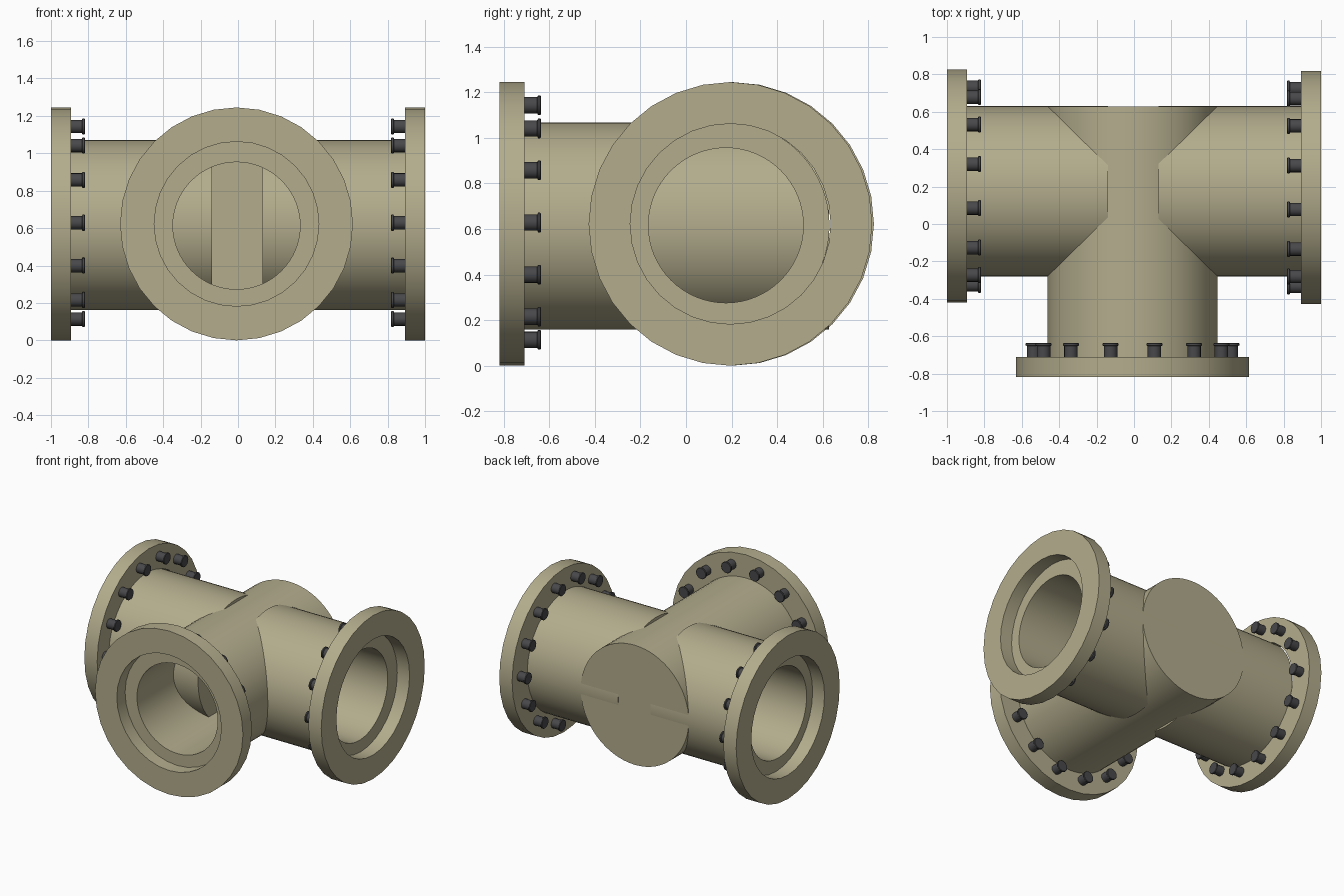
import bpy, bmesh, math
from mathutils import Vector, Matrix

if "Cube" in bpy.data.objects:
    bpy.data.objects.remove(bpy.data.objects["Cube"])


def material(name, color):
    m = bpy.data.materials.new(name)
    m.diffuse_color = (*color, 1)
    m.use_nodes = True
    m.node_tree.nodes["Principled BSDF"].inputs["Base Color"].default_value = m.diffuse_color
    return m


PAINT = material("khaki_paint", (0.45, 0.415, 0.265))
STEEL = material("dark_steel", (0.065, 0.065, 0.07))


def lathe(bm, profile, matrix, segments, closed=False):
    """Spin (radius, height) points round local z."""
    pts = profile + profile[:1] if closed else profile
    rings = []
    for r, h in pts:
        if r == 0:
            rings.append([bm.verts.new(matrix @ Vector((0, 0, h)))] * segments)
        else:
            rings.append([bm.verts.new(matrix @ Vector((
                r * math.cos(math.tau * i / segments),
                r * math.sin(math.tau * i / segments), h))) for i in range(segments)])
    for a, b in zip(rings, rings[1:]):
        for i in range(segments):
            j = (i + 1) % segments
            corners = list(dict.fromkeys((a[i], a[j], b[j], b[i])))
            bm.faces.new(corners)


def finish(bm, name, mat):
    bmesh.ops.remove_doubles(bm, verts=bm.verts, dist=1e-5)
    bmesh.ops.recalc_face_normals(bm, faces=bm.faces)
    mesh = bpy.data.meshes.new(name)
    bm.to_mesh(mesh)
    bm.free()
    mesh.materials.append(mat)
    ob = bpy.data.objects.new(name, mesh)
    bpy.context.collection.objects.link(ob)
    bpy.ops.object.select_all(action='DESELECT')
    ob.select_set(True)
    bpy.context.view_layer.objects.active = ob
    bpy.ops.object.shade_smooth_by_angle(angle=math.radians(35))


def frame(side, origin):
    """Local z points out of the pipe mouth, local y points up."""
    v = Vector((0, 0, 1))
    m = Matrix((side, v, Vector(side).cross(v))).transposed().to_4x4()
    return Matrix.Translation(origin) @ m


def branch(name, side, flange_at, tube_at, length):
    """One flanged branch; both origins lie in the plane of the mouth."""
    # flange ring
    bm = bmesh.new()
    lathe(bm, [(0.44, 0), (0.6225, 0), (0.6225, -0.108), (0.44, -0.108)],
          frame(side, flange_at), 32, closed=True)
    finish(bm, name + "_flange", PAINT)

    # tube with stepped mouth, bore and closed inner end
    bm = bmesh.new()
    lathe(bm, [(0, -length), (0.455, -length), (0.455, -0.1), (0.34, -0.1),
               (0.34, -length + 0.02), (0, -length + 0.02)],
          frame(side, tube_at), 64)
    finish(bm, name + "_tube", PAINT)

    # bolts on the back of the flange
    bm = bmesh.new()
    for i in range(14):
        a = math.tau * i / 14
        spot = Matrix.Translation((0.528 * math.cos(a), 0.528 * math.sin(a) + 0.006, 0))
        lathe(bm, [(0, -0.1), (0.036, -0.1), (0.036, -0.165), (0.043, -0.169),
                   (0.043, -0.178), (0.04, -0.181), (0, -0.181)],
              frame(side, flange_at) @ spot, 16)
    finish(bm, name + "_bolts", STEEL)


branch("left", (0, -1, 0), (-1, 0.2025, 0.6225), (-1, 0.175, 0.616), 0.86)
branch("right", (0, 1, 0), (1, 0.195, 0.6225), (1, 0.175, 0.616), 0.87)
branch("front", (1, 0, 0), (-0.008, -0.818, 0.6225), (-0.008, -0.818, 0.613), 1.446)
